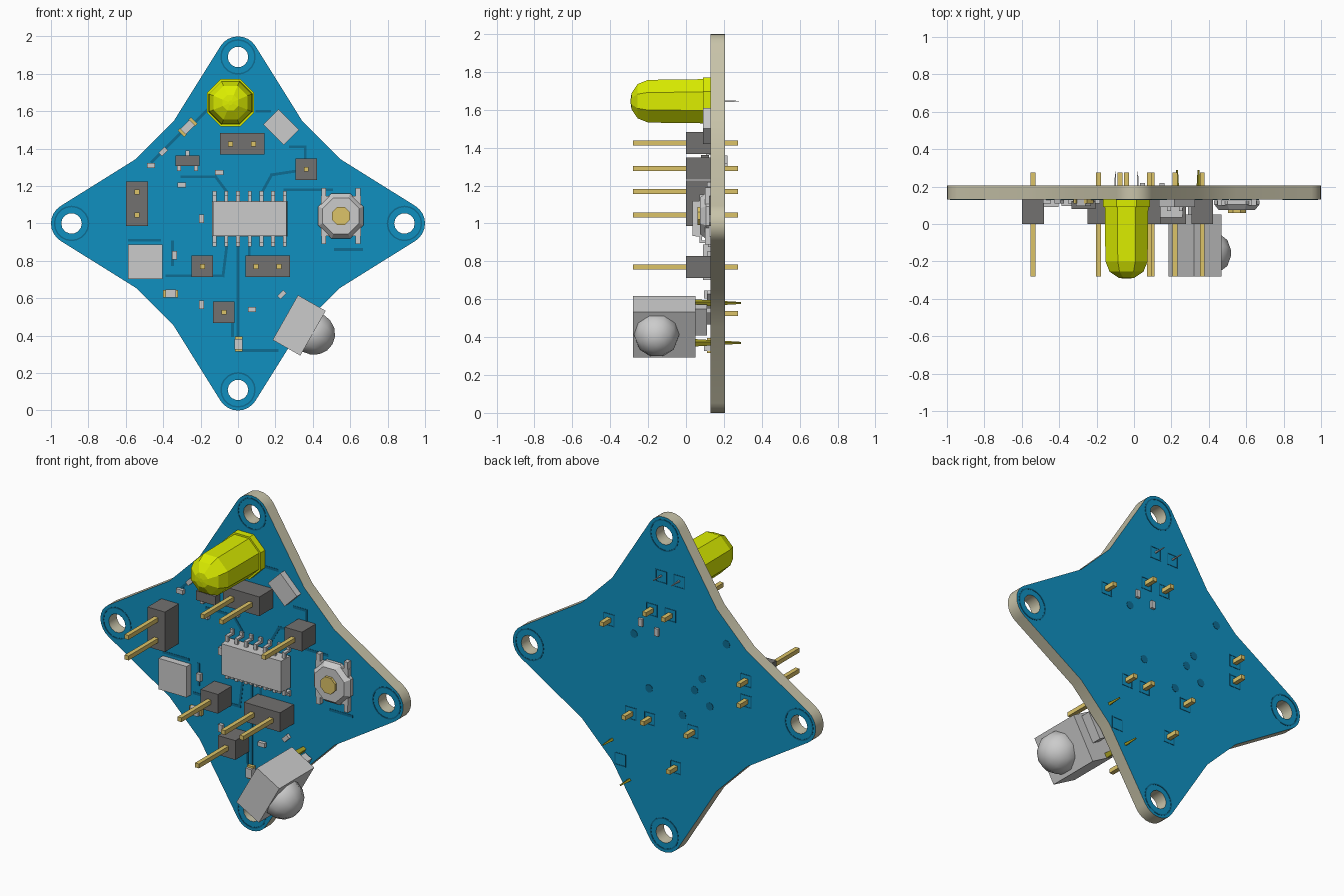
import bpy, bmesh
from math import sin, cos, pi, radians, atan2, hypot
from mathutils import Matrix

if "Cube" in bpy.data.objects:
    bpy.data.objects.remove(bpy.data.objects["Cube"])

FRONT, BACK = 0.13, 0.205   # y of the two board faces


def mat(name, *c):
    m = bpy.data.materials.new(name)
    m.diffuse_color = (*c, 1)
    m.use_nodes = True
    m.node_tree.nodes["Principled BSDF"].inputs["Base Color"].default_value = m.diffuse_color
    return m


BLUE = mat("board_blue", 0.005, 0.28, 0.53)
NAVY = mat("trace_blue", 0.004, 0.15, 0.29)
EDGE = mat("edge_beige", 0.58, 0.55, 0.40)
GOLD = mat("pin_gold", 0.72, 0.55, 0.14)
DARK = mat("header_dark", 0.17, 0.165, 0.16)
LIME = mat("lamp_yellow", 0.72, 0.86, 0.0)
OLIVE = mat("leg_olive", 0.42, 0.38, 0.02)


def finish(name, bm, m=None, smooth=False):
    bmesh.ops.recalc_face_normals(bm, faces=bm.faces)
    me = bpy.data.meshes.new(name)
    bm.to_mesh(me)
    bm.free()
    ob = bpy.data.objects.new(name, me)
    bpy.context.collection.objects.link(ob)
    if m:
        me.materials.append(m)
    if smooth:
        bpy.ops.object.select_all(action='DESELECT')
        ob.select_set(True)
        bpy.context.view_layer.objects.active = ob
        bpy.ops.object.shade_smooth_by_angle(angle=radians(50))
    return ob


def boxes(name, items, m=None):
    """items: (x, z, width, height, y_front, y_back, angle, front taper)"""
    bm = bmesh.new()
    for x, z, w, h, y0, y1, *opt in items:
        a = opt[0] if opt else 0
        t = opt[1] if len(opt) > 1 else 1
        vs = bmesh.ops.create_cube(bm, size=1)["verts"]
        for v in vs:
            if v.co.y < 0:
                v.co.x *= t
                v.co.z *= t
        M = (Matrix.Translation((x, (y0 + y1) / 2, z)) @ Matrix.Rotation(-radians(a), 4, 'Y')
             @ Matrix.Diagonal((w, y1 - y0, h, 1)))
        bmesh.ops.transform(bm, matrix=M, verts=vs)
    return finish(name, bm, m)


def lathe(name, spots, profile, n, m=None, closed=False, smooth=False, phase=0.0):
    """Turn (radius, y) profiles about y at every (x, z) spot."""
    bm = bmesh.new()
    for x, z in spots:
        rings = [[bm.verts.new((x + r * cos(phase + 2 * pi * i / n), y, z + r * sin(phase + 2 * pi * i / n)))
                  for i in range(n)] for r, y in profile]
        pairs = list(zip(rings, rings[1:]))
        if closed:
            pairs.append((rings[-1], rings[0]))
        else:
            bm.faces.new(rings[0])
            bm.faces.new(rings[-1])
        for a, b in pairs:
            for i in range(n):
                j = (i + 1) % n
                bm.faces.new((a[i], a[j], b[j], b[i]))
    return finish(name, bm, m, smooth)


# Star-shaped board with a hole in each rounded tip
tips = [(0.89 * round(cos(k * pi / 2)), 0.89 * round(sin(k * pi / 2))) for k in range(4)]
outline = []
for k, (tx, ty) in enumerate(tips):
    for i in range(9):
        a = k * pi / 2 + radians(-58 + 116 * i / 8)
        outline.append((tx + 0.11 * cos(a), ty + 0.11 * sin(a)))
    for px, py in ((0.545, 0.345), (0.345, 0.545)):
        c, s = cos(k * pi / 2), sin(k * pi / 2)
        outline.append((px * c - py * s, px * s + py * c))
holes = [[(tx + 0.055 * cos(2 * pi * i / 14), ty + 0.055 * sin(2 * pi * i / 14)) for i in range(14)]
         for tx, ty in tips]
cu = bpy.data.curves.new("board", 'CURVE')
cu.dimensions, cu.fill_mode, cu.extrude = '2D', 'BOTH', (BACK - FRONT) / 2
for loop in [outline] + holes:
    sp = cu.splines.new('POLY')
    sp.points.add(len(loop) - 1)
    for p, (x, y) in zip(sp.points, loop):
        p.co = (x, y, 0, 1)
    sp.use_cyclic_u = True
board = bpy.data.objects.new("board", cu)
bpy.context.collection.objects.link(board)
board.select_set(True)
bpy.context.view_layer.objects.active = board
bpy.ops.object.convert(target='MESH')
board = bpy.context.view_layer.objects.active
board.data.materials.clear()
board.data.materials.append(EDGE)
board.data.materials.append(BLUE)
for f in board.data.polygons:
    f.material_index = 1 if abs(f.normal.z) > 0.9 else 0
board.data.transform(Matrix.Translation((0, (FRONT + BACK) / 2, 1)) @ Matrix.Rotation(pi / 2, 4, 'X'))

# Dark rings round the tip holes, both faces
for side, y in (("front", FRONT), ("back", BACK)):
    lathe("hole_ring_" + side, [(x, z + 1) for x, z in tips],
          [(0.087, y - 0.002), (0.095, y - 0.002), (0.095, y + 0.002), (0.087, y + 0.002)], 20, NAVY, closed=True)

# Circuit traces
paths = [[(0, 0.88), (0, 0.4)], [(-0.03, 0.53), (-0.03, 0.4)], [(0.01, 0.32), (0.21, 0.32)],
         [(-0.38, 0.72), (-0.08, 0.72), (-0.06, 0.88)], [(0.25, 1.18), (0.5, 1.18)],
         [(0.13, 1.17), (0.18, 1.26), (0.31, 1.28)], [(-0.3, 1.25), (-0.12, 1.25), (-0.06, 1.17)],
         [(-0.46, 1.33), (-0.3, 1.49)], [(-0.22, 1.55), (-0.16, 1.61)], [(0.1, 1.6), (0.17, 1.6)],
         [(0.28, 1.41), (0.36, 1.41), (0.36, 1.34)], [(0.06, 0.88), (0.06, 0.82)],
         [(0.52, 0.86), (0.66, 0.86)], [(-0.58, 0.91), (-0.42, 0.91)], [(-0.35, 0.78), (-0.35, 0.9)]]
segs = []
for p in paths:
    for (x0, z0), (x1, z1) in zip(p, p[1:]):
        a = atan2(z1 - z0, x1 - x0) * 180 / pi
        segs.append(((x0 + x1) / 2, (z0 + z1) / 2, hypot(x1 - x0, z1 - z0) + 0.015, 0.015,
                     FRONT - 0.002, FRONT + 0.002, a))
boxes("traces", segs, NAVY)

# Pin headers: first pin, pin count, step direction
headers = [(-0.04, 1.425, 2, 1, 0), (0.365, 1.29, 1, 1, 0), (-0.54, 1.045, 2, 0, 1),
           (-0.19, 0.77, 1, 1, 0), (0.097, 0.77, 2, 1, 0), (-0.075, 0.525, 1, 1, 0)]
shells, pins = [], []
for x, z, n, dx, dz in headers:
    s = 0.123 * (n - 1)
    shells.append((x + dx * s / 2, z + dz * s / 2, 0.115 + dx * s, 0.115 + dz * s, 0.0, FRONT))
    pins += [(x + dx * 0.123 * i, z + dz * 0.123 * i) for i in range(n)]
boxes("header_shells", shells, DARK)
boxes("header_pins", [(x, z, 0.026, 0.026, -0.28, 0.275) for x, z in pins], GOLD)
lathe("back_pads", pins + [(-0.1, 1.64), (0.02, 1.64), (0.29, 0.475)],
      [(0.045, BACK - 0.002), (0.052, BACK - 0.002), (0.052, BACK + 0.002), (0.045, BACK + 0.002)],
      4, NAVY, closed=True, phase=pi / 4)
lathe("vias", [(-0.41, 1.35), (-0.25, 1.1), (-0.3, 0.95), (0.2, 1.25), (-0.12, 0.85), (0.1, 0.95), (-0.2, 1.02)],
      [(0.024, BACK - 0.002), (0.024, BACK + 0.002)], 10, NAVY)

# Yellow lamp with flange and two leads
lathe("lamp", [(-0.04, 1.645)], [(0.137, FRONT), (0.137, 0.09), (0.126, 0.09), (0.122, -0.2),
      (0.098, -0.255), (0.045, -0.288), (0.012, -0.292)], 8, LIME, phase=pi / 8)
boxes("lamp_leads", [(x, 1.645, 0.014, 0.014, 0.28, 0.1, 0, 0.3) for x in (-0.1, 0.02)])

# Chip body and its bent legs
boxes("chip_body", [(0.063, 1.025, 0.405, 0.19, 0.035, 0.115, 0, 0.97)])
legs = []
for i in range(7):
    x = -0.125 + 0.0625 * i
    for s in (-1, 1):
        legs += [(x, 1.025 + s * 0.105, 0.02, 0.036, 0.07, 0.084),
                 (x, 1.025 + s * 0.122, 0.02, 0.012, 0.07, FRONT),
                 (x, 1.025 + s * 0.134, 0.02, 0.03, 0.116, FRONT)]
boxes("chip_legs", legs)

# Push button: chamfered body, gold plunger, four legs
lathe("button_body", [(0.55, 1.04)], [(0.131, 0.125), (0.131, 0.105), (0.105, 0.075)], 8, phase=pi / 8)
boxes("button_base", [(0.55, 1.04, 0.215, 0.215, 0.1, 0.125)])
lathe("button_plunger", [(0.55, 1.04)], [(0.052, 0.08), (0.052, 0.06)], 8, GOLD, phase=pi / 8)
boxes("button_legs", [(0.55 + sx * 0.092, 1.04 + sz * 0.128, 0.025, 0.045, 0.1, FRONT)
                      for sx in (-1, 1) for sz in (-1, 1)])

# Flat packages
boxes("tilted_package", [(0.23, 1.515, 0.155, 0.115, 0.09, FRONT, -45)])
boxes("square_package", [(-0.495, 0.795, 0.185, 0.185, 0.09, FRONT)])
boxes("transistor", [(-0.27, 1.335, 0.13, 0.055, 0.08, 0.122)], DARK)
boxes("transistor_legs", [(-0.27 + dx, 1.335 + dz, 0.02, 0.03, 0.105, FRONT)
                          for dx, dz in ((-0.045, -0.04), (0.045, -0.04), (0, 0.04))])

# Small chip resistors, front and back
small = [(-0.465, 1.31, 0), (-0.40, 1.385, 45), (-0.3, 1.205, 0), (-0.1, 1.272, 0), (-0.195, 1.025, 90),
         (-0.34, 0.83, 90), (-0.195, 0.565, 90), (0.235, 0.62, 45), (0.075, 0.54, 0)]
boxes("resistors", [(x, z, 0.045, 0.026, 0.11, FRONT, a) for x, z, a in small])
boxes("back_resistors", [(x, z, 0.026, 0.045, BACK, BACK + 0.015) for x, z in ((0.15, 1.335), (0.045, 1.305))])

# Small surface lamps with gold ends
lamps = [(-0.27, 1.515, 45, 0.1), (-0.36, 0.625, 0, 0.08), (0.003, 0.355, 90, 0.08)]
boxes("surface_lamps", [(x, z, l * 0.7, 0.042, 0.095, FRONT, a) for x, z, a, l in lamps])
boxes("surface_lamp_ends", [(x + s * l * 0.4 * cos(radians(a)), z + s * l * 0.4 * sin(radians(a)),
                             l * 0.2, l * 0.5, 0.11, FRONT, a) for x, z, a, l in lamps for s in (-1, 1)], GOLD)

# Receiver: tilted housing, tapered foot, side dome and legs
A = 60.5
boxes("receiver_housing", [(0.327, 0.455, 0.275, 0.17, -0.28, -0.02, A)])
boxes("receiver_foot", [(0.327, 0.455, 0.275, 0.17, 0.05, -0.021, A, 1),
                        (0.35, 0.49, 0.16, 0.05, 0.04, 0.11, A)])
bm = bmesh.new()
bmesh.ops.create_uvsphere(bm, u_segments=10, v_segments=8, radius=0.12)
bmesh.ops.bisect_plane(bm, geom=bm.verts[:] + bm.edges[:] + bm.faces[:], plane_co=(0, 0, -0.01),
                       plane_no=(0, 0, -1), clear_outer=True)
nx, nz = sin(radians(A)), -cos(radians(A))     # direction the dome faces
bm.transform(Matrix.Translation((0.327 + 0.085 * nx, -0.155, 0.455 + 0.085 * nz))
             @ Matrix.Rotation(atan2(nx, nz), 4, 'Y'))
finish("receiver_dome", bm, smooth=True)
boxes("receiver_legs", [(x, z, 0.03, 0.03, 0.29, 0.03, A, 0.25) for x, z in ((0.345, 0.58), (0.23, 0.37))], OLIVE)
